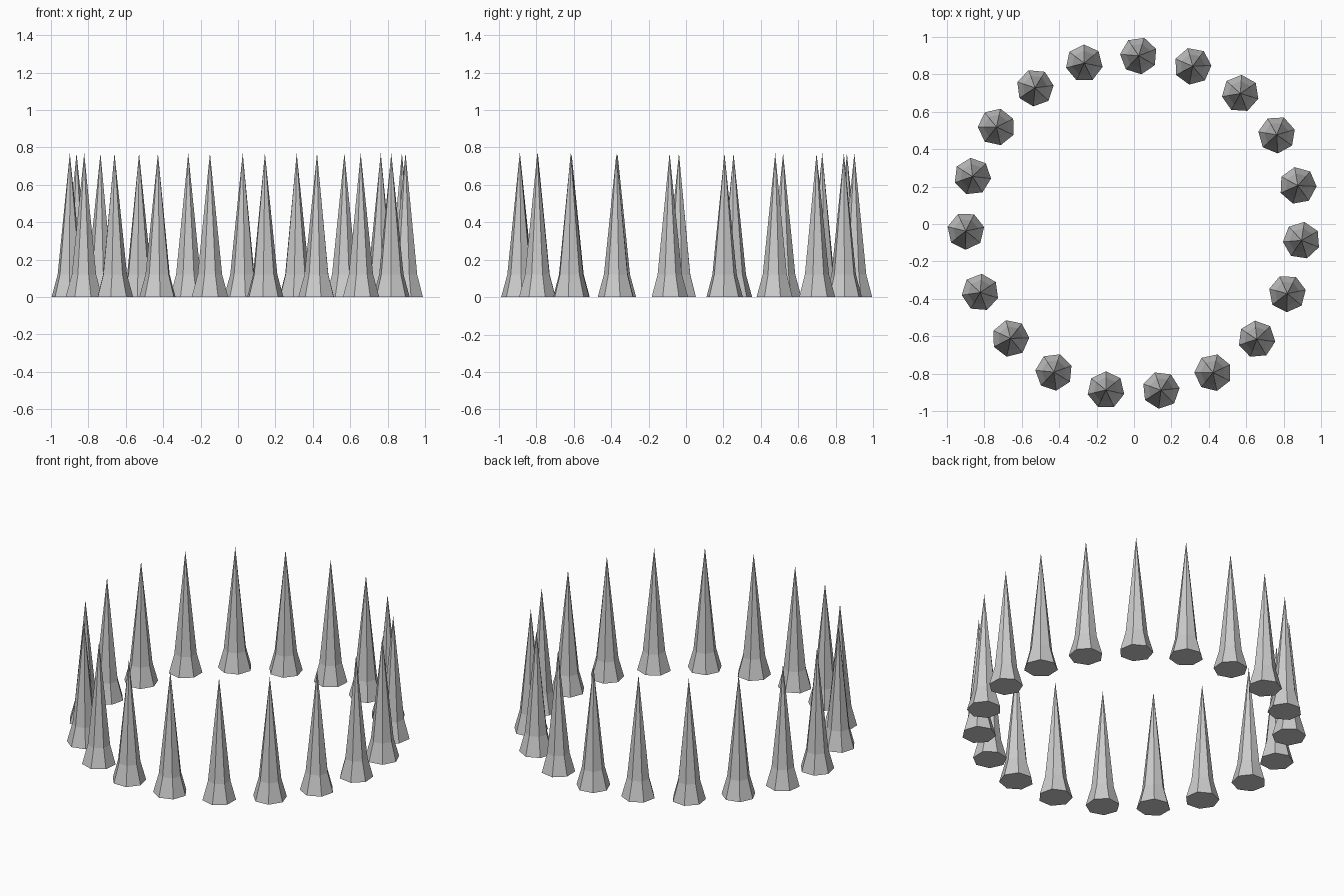
import bpy, bmesh
from math import radians, cos, sin, pi

if "Cube" in bpy.data.objects:
    bpy.data.objects.remove(bpy.data.objects["Cube"])

COUNT, STEP, START = 19, 18.8, 182.4   # ring of spikes, slightly wider closing gap
RING, SIDES = 0.9, 7
PROFILE = [(0.1, 0.0), (0.067, 0.12)]  # flared foot: radius, height
TIP = 0.77


def spike_mesh():
    bm = bmesh.new()
    rings = []
    for r, z in PROFILE:
        rings.append([bm.verts.new((r * cos(a), r * sin(a), z))
                      for a in (radians(35.6) + 2 * pi * k / SIDES for k in range(SIDES))])
    apex = bm.verts.new((0, 0, TIP))
    bm.faces.new(rings[0][::-1])
    low, high = rings
    for k in range(SIDES):
        n = (k + 1) % SIDES
        bm.faces.new((low[k], low[n], high[n], high[k]))
        bm.faces.new((high[k], high[n], apex))
    me = bpy.data.meshes.new("spike")
    bm.to_mesh(me)
    bm.free()
    return me


# Spikes turn with their place on the ring
mesh = spike_mesh()
for i in range(COUNT):
    a = radians(START - STEP * i)
    spike = bpy.data.objects.new(f"spike_{i + 1:02d}", mesh)
    spike.location = (RING * cos(a), RING * sin(a), 0)
    spike.rotation_euler.z = a
    bpy.context.collection.objects.link(spike)
